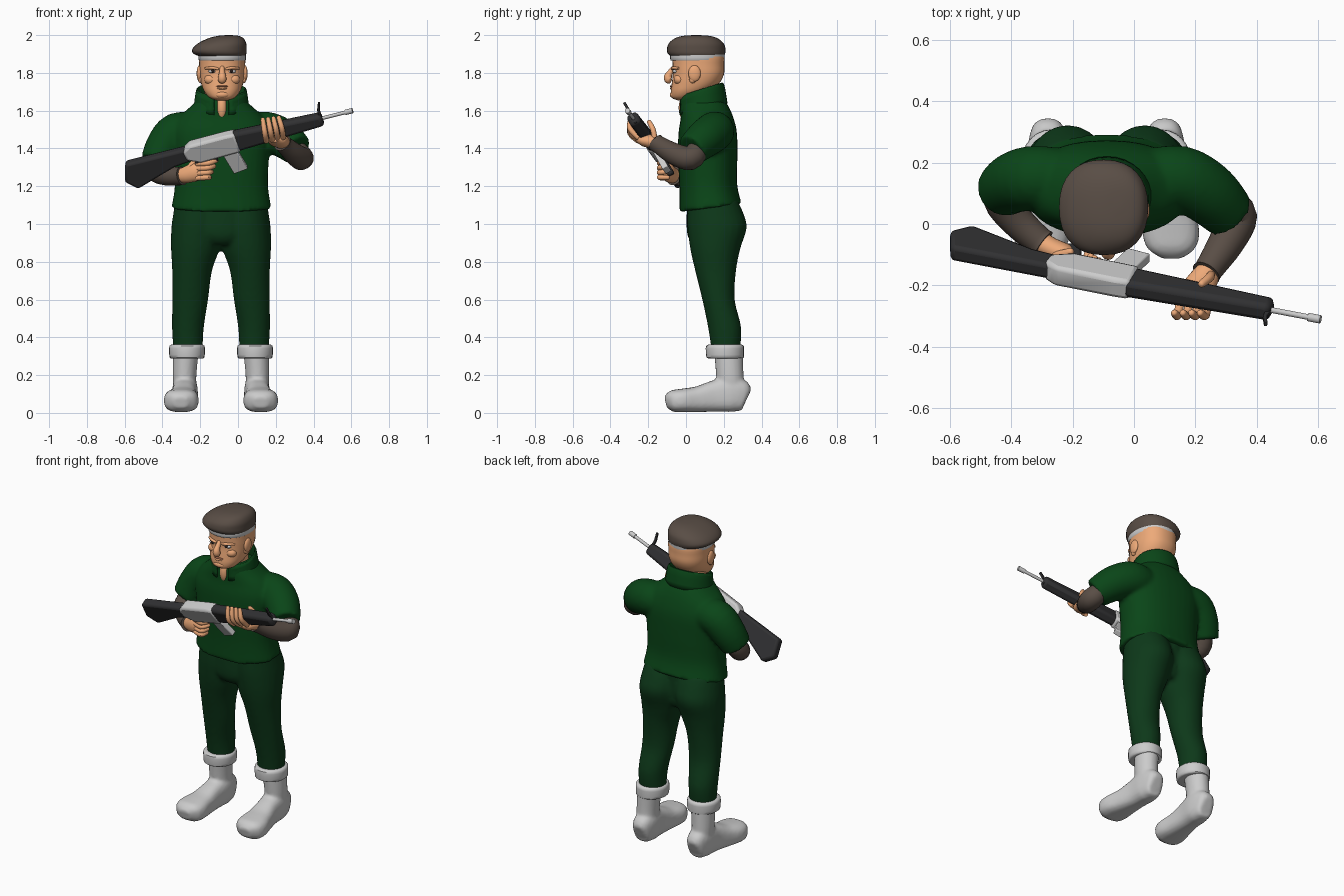
import bpy, bmesh, math
from mathutils import Vector, Matrix

CX = -0.09   # body's mirror plane


def material(name, rgb):
    m = bpy.data.materials.new(name)
    m.diffuse_color = (*rgb, 1)
    return m


SHIRT = material("shirt_green", (0.003, 0.06, 0.009))
PANTS = material("trouser_green", (0.004, 0.04, 0.01))
SKIN = material("skin", (0.85, 0.40, 0.19))
LIP = material("lip", (0.45, 0.17, 0.09))
BROWN = material("brown_cloth", (0.10, 0.075, 0.06))
DARK = material("dark_grey", (0.03, 0.03, 0.032))
BLACK = material("eye_dark", (0.02, 0.012, 0.01))


def flip(rings):
    return [(2 * CX - r[0],) + tuple(r[1:]) for r in rings]


def sweep(bm, rings, orient=False, e=2.0, n=24, steps=4, gap=0.0):
    """Smooth loft through (x, y, z, rx, ry, tilt) rings, level or following the path."""
    R = []
    for r in rings:
        r = list(r) + ([r[3]] if len(r) == 4 else [])
        R.append(Vector(r + [0] * (6 - len(r))))
    path = []
    for i in range(len(R) - 1):
        a, b, c, d = R[max(i - 1, 0)], R[i], R[i + 1], R[min(i + 2, len(R) - 1)]
        for k in range(steps):
            t = k / steps
            path.append(0.5 * (2 * b + (c - a) * t + (2 * a - 5 * b + 4 * c - d) * t * t
                               + (3 * b - a - 3 * c + d) * t ** 3))
    path.append(R[-1])
    P = [Vector(p[:3]) for p in path]
    whole = (P[-1] - P[0]).normalized()
    ref = Vector((0, 0, 1)) if abs(whole.z) < 0.8 else Vector((0, 1, 0))
    cnt = n + 1 if gap else n
    loops = []
    for i, p in enumerate(path):
        side, up = Vector((1, 0, 0)), Vector((0, 1, 0))
        if orient:
            t = (P[min(i + 1, len(P) - 1)] - P[max(i - 1, 0)]).normalized()
            side = t.cross(ref).normalized()
            up = side.cross(t)
        loop = []
        for k in range(cnt):
            a = -math.pi / 2 + gap + k / n * (2 * math.pi - 2 * gap)
            c, s = (math.copysign(abs(f) ** (2 / e), f) for f in (math.cos(a), math.sin(a)))
            ry = max(p[4], 0.002)
            q = P[i] + side * max(p[3], 0.002) * c + up * ry * s
            q.z += p[5] * ry * s
            loop.append(bm.verts.new(q))
        loops.append(loop)
    for l0, l1 in zip(loops, loops[1:]):
        for k in range(cnt - 1 if gap else n):
            j = (k + 1) % cnt
            bm.faces.new((l0[k], l0[j], l1[j], l1[k]))
    if not gap:
        bm.faces.new(loops[0])
        bm.faces.new(loops[-1])


def finish(name, bm, mat=None, voxel=0, smooth=4):
    bmesh.ops.recalc_face_normals(bm, faces=bm.faces)
    me = bpy.data.meshes.new(name)
    bm.to_mesh(me)
    bm.free()
    ob = bpy.data.objects.new(name, me)
    bpy.context.collection.objects.link(ob)
    if mat:
        me.materials.append(mat)
    if voxel:
        m = ob.modifiers.new("union", 'REMESH')
        m.mode, m.voxel_size, m.use_smooth_shade = 'VOXEL', voxel, True
        m = ob.modifiers.new("soften", 'SMOOTH')
        m.iterations, m.factor = smooth, 0.5
    return ob


def loft(name, rings, mat=None, **kw):
    bm = bmesh.new()
    sweep(bm, rings, **kw)
    return finish(name, bm, mat)


def ball(name, loc, radii, mat=None):
    bm = bmesh.new()
    M = Matrix.Translation(loc) @ Matrix.Diagonal((*radii, 1))
    bmesh.ops.create_uvsphere(bm, u_segments=20, v_segments=12, radius=1, matrix=M)
    return finish(name, bm, mat)


# trousers
leg = [(.085, .21, .33, .078, .075), (.085, .205, .45, .084, .088), (.073, .172, .6, .095, .086),
       (.063, .157, .75, .105, .108), (.046, .155, .87, .129, .133), (.036, .165, .98, .137, .157),
       (.03, .155, 1.06, .132, .148), (.03, .14, 1.13, .12, .13)]
bm = bmesh.new()
sweep(bm, leg)
sweep(bm, flip(leg))
sweep(bm, [(CX, .14, .89, .1, .1), (CX, .135, .95, .18, .13), (CX, .135, 1.12, .18, .13)])
finish("trousers", bm, PANTS, 0.012)

# boots and cuffs
foot = [(.1, .325, .08, .03, .04), (.1, .31, .085, .052, .076), (.1, .24, .1, .068, .095),
        (.105, .15, .088, .066, .083), (.113, .06, .072, .077, .068), (.12, -.02, .066, .092, .062),
        (.122, -.075, .062, .08, .056), (.122, -.108, .055, .035, .03)]
shaft = [(.1, .24, .08, .06, .075), (.103, .232, .2, .063, .073), (.095, .225, .33, .068, .077)]
cuff = [(.09, .208, .288, .08, .085), (.09, .207, .294, .092, .099), (.09, .206, .325, .095, .101),
        (.09, .206, .354, .093, .1), (.09, .207, .362, .08, .085)]
for side, f in (("left", list), ("right", flip)):
    bm = bmesh.new()
    sweep(bm, f(foot), orient=True, e=2.7)
    sweep(bm, f(shaft))
    finish(side + "_boot", bm, None, 0.01, 3)
    loft(side + "_boot_cuff", f(cuff), steps=2)

# shirt body with both sleeves
bm = bmesh.new()
sweep(bm, [(-.088, .13, 1.085, .265, .165, .13), (-.088, .118, 1.2, .247, .153, .05),
           (-.088, .115, 1.35, .252, .157), (-.088, .115, 1.48, .265, .155),
           (-.088, .112, 1.56, .23, .14), (-.088, .1, 1.62, .165, .127),
           (-.088, .09, 1.66, .125, .11)], e=2.3, n=32)
sweep(bm, [(-.22, .15, 1.49, .095), (-.325, .15, 1.485, .105), (-.39, .135, 1.41, .1),
           (-.43, .108, 1.325, .088)], orient=True)
sweep(bm, [(.05, .15, 1.49, .095), (.15, .15, 1.49, .105), (.24, .1, 1.452, .102),
           (.312, .03, 1.392, .086)], orient=True)
finish("shirt", bm, SHIRT, 0.012)

# folded collar, open at the front
collar = loft("collar", [(-.088, .085, 1.6, .125, .115, .2), (-.088, .08, 1.705, .126, .106, .3),
                         (-.088, .085, 1.7, .136, .118, .3), (-.088, .09, 1.61, .148, .13, .22)],
              SHIRT, gap=.3, n=28, steps=3)
collar.modifiers.new("thickness", 'SOLIDIFY').thickness = 0.01

# neck and open chest
loft("neck", [(-.088, .08, 1.55, .1, .08), (-.088, .075, 1.64, .09, .09), (-.086, .075, 1.76, .09, .09)], SKIN)
ball("open_chest", (-.086, -.005, 1.615), (.03, .034, .065), SKIN)

# head
HX = -.084
loft("head", [(HX, -.01, 1.655, .03, .035), (HX, -.006, 1.668, .066, .068), (HX, .018, 1.7, .094, .098),
              (HX, .048, 1.74, .11, .124), (HX, .065, 1.79, .12, .135), (HX, .066, 1.84, .122, .137),
              (HX, .065, 1.9, .119, .134), (HX, .06, 1.94, .08, .09)], SKIN, e=2.3, n=32)
loft("nose", [(HX, -.062, 1.83, .012), (HX, -.082, 1.805, .015), (HX, -.095, 1.78, .021),
              (HX, -.09, 1.762, .022), (HX, -.078, 1.755, .01)], SKIN, orient=True, n=16)
ball("upper_lip", (HX, -.075, 1.729, ), (.032, .011, .005), LIP)
ball("lower_lip", (HX, -.073, 1.718), (.028, .012, .007), SKIN)
ball("chin", (HX, -.062, 1.685), (.04, .024, .02), SKIN)
for s, side in ((1, "left"), (-1, "right")):
    ball(side + "_ear", (HX + s * .121, .045, 1.797), (.014, .033, .043), SKIN)
    ball(side + "_ear_lobe", (HX + s * .115, .035, 1.765), (.012, .018, .02), SKIN)
    ball(side + "_eye", (HX + s * .052, -.057, 1.808), (.022, .013, .009))
    ball(side + "_pupil", (HX + s * .05, -.063, 1.809), (.011, .009, .009), BLACK)
    loft(side + "_eyebrow", [(HX + s * .018, -.071, 1.82, .008, .006), (HX + s * .05, -.066, 1.826, .011, .008),
                             (HX + s * .088, -.038, 1.824, .008, .006)], SKIN, orient=True, n=12)
    ball(side + "_cheek", (HX + s * .06, -.035, 1.765), (.035, .03, .028), SKIN)

# beret with headband
loft("beret_band", [(HX, .06, 1.866, .12, .137), (HX, .06, 1.869, .125, .143), (HX, .06, 1.897, .126, .145)],
     steps=2, e=2.2, n=32)
loft("beret", [(HX, .06, 1.888, .122, .14), (-.096, .055, 1.903, .141, .152), (-.098, .054, 1.925, .144, .155),
               (-.085, .054, 1.955, .129, .146), (-.065, .054, 1.982, .095, .115),
               (-.052, .054, 1.996, .055, .07), (-.048, .054, 2.0, .01, .012)], BROWN, e=2.3, n=32)

# forearms
loft("right_forearm", [(-.41, .13, 1.35, .055), (-.43, .08, 1.285, .06), (-.38, .01, 1.258, .054),
                       (-.315, -.05, 1.253, .048), (-.295, -.066, 1.255, .05)], BROWN, orient=True)
loft("left_forearm", [(.3, .065, 1.4, .055), (.338, .025, 1.348, .063), (.3, -.06, 1.37, .058),
                      (.245, -.145, 1.42, .047), (.235, -.16, 1.43, .049)], BROWN, orient=True)


# hands: palm, four fingers, thumb
def hand(name, palm, fingers, thumb):
    loft(name + "_palm", palm, SKIN, orient=True)
    bm = bmesh.new()
    for f in fingers + [thumb]:
        sweep(bm, [(*p, r) for p, r in zip(f + [f[-1] + (f[-1] - f[-2]) * .2], (.014, .0145, .012, .005))],
              orient=True, n=12)
    finish(name + "_fingers", bm, SKIN)


V = Vector
hand("right_hand", [(-.31, -.055, 1.254, .036), (-.27, -.08, 1.262, .036, .045), (-.22, -.1, 1.278, .034, .05),
                    (-.185, -.11, 1.285, .015, .03)],
     [[V((-.22, -.115, 1.318 - .025 * i)), V((-.16, -.14, 1.322 - .025 * i)),
       V((-.115 - .012 * i, -.12 + .008 * i, 1.336 - .03 * i))] for i in range(4)],
     [V((-.27, -.1, 1.285)), V((-.24, -.1, 1.32)), V((-.205, -.09, 1.345))])
hand("left_hand", [(.245, -.145, 1.42, .036), (.23, -.175, 1.435, .046, .036), (.205, -.22, 1.442, .052, .032),
                   (.19, -.255, 1.448, .03, .015)],
     [[V((.15 + .03 * i, -.25, 1.437 + .006 * i)), V((.142 + .03 * i, -.297, 1.483 + .008 * i)),
       V((.132 + .028 * i, -.29, 1.55 + .004 * i))] for i in range(4)],
     [V((.25, -.165, 1.45)), V((.245, -.175, 1.5)), V((.22, -.195, 1.54))])

# rifle frame: u runs back from the muzzle, v is the gun's own up, w sideways
d = V((1, -.19, .25)).normalized()
v = V((0, -.5, .86))
v = (v - d * v.dot(d)).normalized()
w = d.cross(v)
MUZZLE = V((.605, -.31, 1.6))


def gun(u, up, side=0):
    return MUZZLE - d * u + v * up + w * side


def plate(name, profile, width, mat=None, bevel=.008):
    bm = bmesh.new()
    a = [bm.verts.new(gun(x, y, -width / 2)) for x, y in profile]
    b = [bm.verts.new(gun(x, y, width / 2)) for x, y in profile]
    bm.faces.new(a)
    bm.faces.new(b)
    for i in range(len(a)):
        j = (i + 1) % len(a)
        bm.faces.new((a[i], a[j], b[j], b[i]))
    ob = finish(name, bm, mat)
    m = ob.modifiers.new("edges", 'BEVEL')
    m.width, m.segments = bevel, 2


def rod(name, u0, u1, r, mat=None):
    loft(name, [(*gun(u0, 0), r), (*gun(u1, 0), r)], mat, orient=True, n=14, steps=1)


rod("barrel", .0, .2, .0095)
rod("muzzle_tip", -.002, .04, .014)
plate("handguard", [(.165, .03), (.66, .052), (.66, -.062), (.165, -.038)], .062, DARK, .018)
plate("front_sight", [(.165, -.03), (.165, .05), (.15, .095), (.16, .098), (.178, .055), (.185, -.03)],
      .014, DARK, .002)
plate("receiver", [(.635, .05), (.69, .053), (.89, .05), (.935, .02), (.93, -.035), (.86, -.07), (.635, -.064)],
      .072, None, .014)
plate("magazine", [(.66, -.05), (.74, -.05), (.715, -.19), (.635, -.18)], .034, None, .005)
plate("pistol_grip", [(.83, -.06), (.89, -.05), (.915, -.15), (.865, -.16)], .036, DARK, .01)
plate("trigger_guard", [(.76, -.06), (.83, -.06), (.83, -.1), (.775, -.095)], .012, DARK, .003)
plate("stock", [(.9, .03), (1.25, .03), (1.285, -.075), (1.228, -.135), (1.0, -.06), (.9, -.05)], .056, DARK, .014)

# smooth shading with kept edges
for ob in bpy.context.collection.objects:
    ob.select_set(True)
    bpy.context.view_layer.objects.active = ob
bpy.ops.object.shade_smooth_by_angle(angle=math.radians(45))
